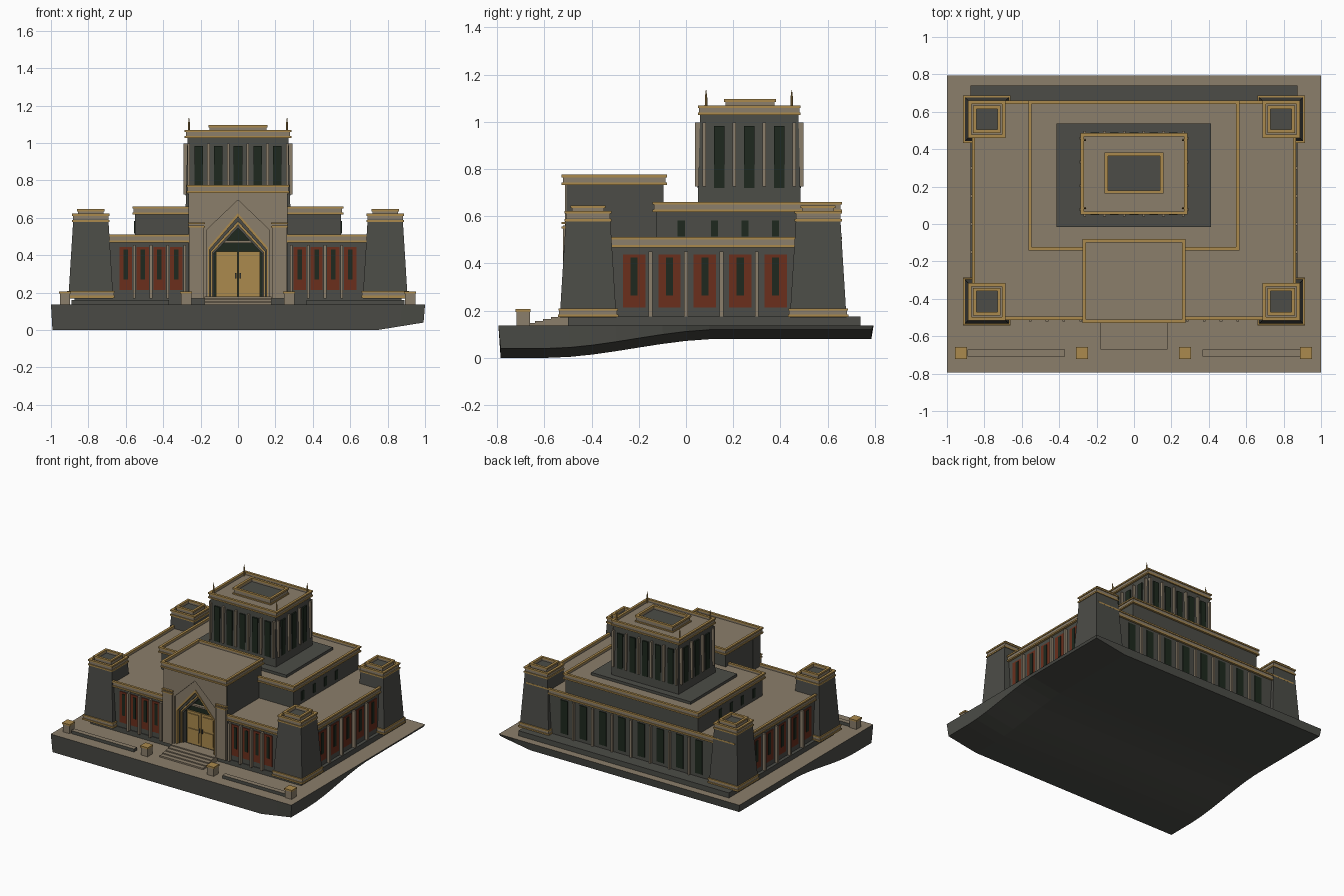
import bpy, bmesh
from mathutils import Matrix

cube = bpy.data.objects.get("Cube")
if cube:
    bpy.data.objects.remove(cube, do_unlink=True)


def material(name, r, g, b):
    m = bpy.data.materials.new(name)
    m.use_nodes = True
    m.diffuse_color = (r, g, b, 1)
    m.node_tree.nodes["Principled BSDF"].inputs["Base Color"].default_value = (r, g, b, 1)
    return m


DARK = material("dark stone", 0.072, 0.073, 0.063)
TAN = material("tan stone", 0.258, 0.209, 0.145)
GOLD = material("gold trim", 0.41, 0.255, 0.075)
RED = material("red panel", 0.145, 0.028, 0.012)
GREEN = material("dark green glass", 0.013, 0.022, 0.013)


def finish(name, bm, side, top=None):
    bmesh.ops.recalc_face_normals(bm, faces=bm.faces)
    me = bpy.data.meshes.new(name)
    me.materials.append(side)
    if top:
        me.materials.append(top)
        for f in bm.faces:
            f.normal_update()
            f.material_index = int(f.normal.z > 0.7)
    bm.to_mesh(me)
    bm.free()
    ob = bpy.data.objects.new(name, me)
    bpy.context.collection.objects.link(ob)


def boxes(name, items, side, top=None):
    """Each item: x0, x1, y0, y1, z0, z1 and an optional inset of the top."""
    bm = bmesh.new()
    for x0, x1, y0, y1, z0, z1, *inset in items:
        t = inset[0] if inset else 0
        for v in bmesh.ops.create_cube(bm, size=1)["verts"]:
            k = 1 if v.co.z > 0 else 0
            sx, sy = 2 * v.co.x, 2 * v.co.y
            v.co = ((x0 + x1) / 2 + sx * ((x1 - x0) / 2 - t * k),
                    (y0 + y1) / 2 + sy * ((y1 - y0) / 2 - t * k),
                    z1 if k else z0)
    finish(name, bm, side, top)


def notched(x0, x1, y0, y1, z0, z1, gap):
    """A block, left open behind the portal when gap is set."""
    if not gap:
        return [(x0, x1, y0, y1, z0, z1)]
    return [(x0, -gap, y0, -0.41, z0, z1), (gap, x1, y0, -0.41, z0, z1),
            (x0, x1, -0.41, y1, z0, z1)]


def rim(x0, x1, y0, y1, z0, z1, w, gap):
    """A rectangular ring of four bars, the front one split by the gap."""
    fronts = [(x0, -gap), (gap, x1)] if gap else [(x0, x1)]
    return [(a, b, y0, y0 + w, z0, z1) for a, b in fronts] + [
        (x0, x1, y1 - w, y1, z0, z1),
        (x0, x0 + w, y0 + w, y1 - w, z0, z1), (x1 - w, x1, y0 + w, y1 - w, z0, z1)]


def cornice(name, x0, x1, y0, y1, z0, z1, roof=TAN, gap=0):
    """Gold, tan and gold parapet bands around a sunken roof."""
    h = (z1 - z0) / 4
    g = 0.006
    boxes(name + "_gold", rim(x0, x1, y0, y1, z0, z0 + h, 0.018, gap)
          + rim(x0, x1, y0, y1, z1 - h, z1, 0.018, gap), GOLD)
    boxes(name + "_band", rim(x0 + g, x1 - g, y0 + g, y1 - g, z0 + h, z1 - h, 0.012, gap), TAN)
    g = 0.015
    boxes(name + "_roof", notched(x0 + g, x1 - g, y0 + g, y1 - g, z0 + 0.002, z0 + 2 * h, gap), roof)


def plates(name, axis, faces, centres, width, z0, z1, mat, depth=0.01):
    """Upright plates; faces are (outer position, outward sign) along the axis."""
    items = []
    for pos, s in faces:
        lo, hi = sorted((pos, pos - s * depth))
        for c in centres:
            a, b = c - width / 2, c + width / 2
            items.append((lo, hi, a, b, z0, z1) if axis == "x" else (a, b, lo, hi, z0, z1))
    boxes(name, items, mat)


def prism(name, pts, y0, y1, mat):
    bm = bmesh.new()
    f = bm.faces.new([bm.verts.new((x, y0, z)) for x, z in pts])
    r = bmesh.ops.extrude_face_region(bm, geom=[f])
    for v in r["geom"]:
        if isinstance(v, bmesh.types.BMVert):
            v.co.y = y1
    finish(name, bm, mat)


def gable(w, shoulder, apex, z0=0.17):
    return [(-w, z0), (-w, shoulder), (0, apex), (w, shoulder), (w, z0)]


# Ground slab with an uneven underside
bm = bmesh.new()
bmesh.ops.create_grid(bm, x_segments=16, y_segments=16, size=1)
top = bmesh.ops.extrude_face_region(bm, geom=bm.faces[:])
top = {e for e in top["geom"] if isinstance(e, bmesh.types.BMVert)}
for v in bm.verts:
    x, v.co.y = v.co.x, v.co.y * 0.795
    if v in top:
        v.co.z = 0.137
    else:
        t = min(max((v.co.y + 0.6) / 0.75, 0), 1)
        v.co.z = 0.08 * t * t * (3 - 2 * t) + 0.04 * max(0, (x - 0.75) / 0.25)
        v.co.x, v.co.y = x * 0.992, v.co.y * 0.988
finish("ground_slab", bm, DARK, TAN)

# Plinth, steps, pedestals and low planters
boxes("plinth", [(-0.875, 0.875, -0.5, 0.74, 0.13, 0.175)], DARK)
boxes("entrance_steps", [(-0.18, 0.18, -0.672 + 0.033 * i, -0.45, 0.13, 0.148 + 0.008 * i)
                         for i in range(5)], TAN)
px = (-0.925, -0.277, 0.273, 0.92)
boxes("pedestals", [(x - 0.028, x + 0.028, -0.718, -0.662, 0.13, 0.2) for x in px], TAN)
boxes("pedestal_caps", [(x - 0.032, x + 0.032, -0.722, -0.658, 0.195, 0.207) for x in px], GOLD)
boxes("planter_walls", [(-0.89, -0.37, -0.708, -0.672, 0.13, 0.16),
                        (0.365, 0.89, -0.708, -0.672, 0.13, 0.16)], DARK, TAN)

# Main hall
boxes("main_hall", notched(-0.85, 0.85, -0.495, 0.645, 0.17, 0.48, 0.255), DARK)
cornice("main_cornice", -0.867, 0.867, -0.512, 0.66, 0.468, 0.512, gap=0.258)
front = [(-0.5, -1)]
sides = [(-0.855, -1), (0.855, 1)]
fx = [s * (0.33 + 0.09 * i) for s in (-1, 1) for i in range(4)]
sy = [-0.22 + 0.15 * i for i in range(5)]
plates("front_red_panels", "y", front, fx, 0.066, 0.213, 0.445, RED)
plates("front_slits", "y", [(-0.504, -1)], fx, 0.024, 0.27, 0.43, GREEN)
plates("front_columns", "y", [(-0.52, -1)], [s * (0.285 + 0.09 * i) for s in (-1, 1)
       for i in range(4)], 0.014, 0.17, 0.455, TAN, 0.03)
plates("side_red_panels", "x", sides, sy, 0.095, 0.213, 0.437, RED)
plates("side_slits", "x", [(-0.859, -1), (0.859, 1)], sy, 0.03, 0.265, 0.425, GREEN)
plates("side_columns", "x", [(-0.873, -1), (0.873, 1)], [y + 0.07 for y in sy[:-1]],
       0.016, 0.17, 0.45, TAN, 0.03)
bx = [-0.56 + 0.16 * i for i in range(8)]
plates("back_windows", "y", [(0.65, 1)], bx, 0.06, 0.2, 0.45, GREEN)
plates("back_columns", "y", [(0.66, 1)], [x + 0.08 for x in bx[:-1]], 0.014, 0.17, 0.455, TAN, 0.02)

# Corner towers with sloping walls
for sx, side in ((-1, "right"), (1, "left")):
    for cy, end in ((-0.415, "front"), (0.56, "back")):
        n = f"{end}_{side}_tower"
        cx = 0.787 * sx

        def sq(h, z0, z1):
            return (cx - h, cx + h, cy - h, cy + h, z0, z1)
        boxes(n, [sq(0.12, 0.17, 0.59) + (0.026,)], DARK)
        boxes(n + "_base", [sq(0.123, 0.18, 0.2)], TAN)
        boxes(n + "_base_trim", [sq(0.128, 0.172, 0.184), sq(0.126, 0.2, 0.21)], GOLD)
        cornice(n + "_cornice", *sq(0.1, 0.578, 0.622))
        cornice(n + "_cap", *sq(0.074, 0.598, 0.646), roof=DARK)

# Upper tier
boxes("upper_tier", [(-0.55, 0.55, -0.125, 0.645, 0.48, 0.63)], DARK)
cornice("upper_tier_cornice", -0.565, 0.563, -0.142, 0.66, 0.618, 0.66)
plates("upper_tier_windows", "x", [(-0.555, -1), (0.555, 1)],
       [-0.02, 0.12, 0.25, 0.38], 0.03, 0.515, 0.582, GREEN)
boxes("central_tower_platform", [(-0.415, 0.412, -0.015, 0.537, 0.63, 0.659)], DARK)

# Central tower
boxes("central_tower", [(-0.28, 0.28, 0.05, 0.486, 0.65, 1.04, 0.01)], DARK)
cornice("central_tower_cornice", -0.285, 0.285, 0.05, 0.486, 1.028, 1.07)
cornice("roof_box", -0.158, 0.158, 0.162, 0.382, 1.045, 1.097, roof=DARK)
ends, flanks = [(0.048, -1), (0.488, 1)], [(-0.282, -1), (0.282, 1)]
tx = [-0.21 + 0.105 * i for i in range(5)]
ty = [0.141, 0.268, 0.395]
plates("tower_end_windows", "y", ends, tx, 0.046, 0.72, 0.983, GREEN, 0.014)
plates("tower_flank_windows", "x", flanks, ty, 0.046, 0.72, 0.983, GREEN, 0.014)
plates("tower_end_columns", "y", [(0.039, -1), (0.497, 1)],
       [-0.2625 + 0.105 * i for i in range(6)], 0.014, 0.725, 0.997, TAN, 0.03)
plates("tower_flank_columns", "x", [(-0.291, -1), (0.291, 1)],
       [0.0775 + 0.127 * i for i in range(4)], 0.014, 0.725, 0.997, TAN, 0.03)
bm = bmesh.new()
for x in (-0.262, 0.262):
    for y in (0.085, 0.448):
        for r0, r1, h, z in ((0.006, 0.005, 0.06, 1.075), (0.005, 0.001, 0.03, 1.12)):
            bmesh.ops.create_cone(bm, cap_ends=True, segments=8, radius1=r0, radius2=r1,
                                  depth=h, matrix=Matrix.Translation((x, y, z)))
finish("roof_finials", bm, GOLD)

# Entrance block with stepped, pointed portal
boxes("entrance_block", [(-0.263, 0.263, -0.42, -0.095, 0.17, 0.74)], DARK)
boxes("entrance_block_sides", [(s - 0.004, s + 0.004, -0.506, -0.415, 0.17, 0.74)
                               for s in (-0.261, 0.261)], DARK)
cornice("entrance_cornice", -0.275, 0.275, -0.528, -0.08, 0.732, 0.776)
wall = [(-0.262, 0.17), (-0.262, 0.74), (0.262, 0.74), (0.262, 0.17)]
outer, mid, inner = gable(0.168, 0.535, 0.695), gable(0.16, 0.44, 0.625), gable(0.145, 0.42, 0.58)
frame, lining, door_hole = gable(0.152, 0.43, 0.605), gable(0.136, 0.415, 0.562), gable(0.128, 0.41, 0.545)
prism("entrance_facade", wall + outer[::-1], -0.512, -0.41, TAN)
prism("portal_surround", outer + mid[::-1], -0.502, -0.41, TAN)
prism("portal_gold_frame", mid + frame[::-1], -0.507, -0.41, GOLD)
prism("portal_reveal", frame + inner[::-1], -0.485, -0.41, DARK)
prism("portal_inner_frame", inner + lining[::-1], -0.475, -0.41, GOLD)
prism("door_reveal", lining + door_hole[::-1], -0.462, -0.41, DARK)
prism("portal_glass", door_hole, -0.428, -0.41, GREEN)
arch = [(-0.128, 0.43), (-0.085, 0.478), (0.085, 0.478), (0.128, 0.43)]
prism("portal_inner_arch", arch + [(x, z - 0.012) for x, z in arch[::-1]], -0.45, -0.42, TAN)
boxes("door_leaves", [(-0.118, -0.002, -0.438, -0.42, 0.175, 0.42),
                      (0.002, 0.118, -0.438, -0.42, 0.175, 0.42)], GOLD)
boxes("door_panels", [(s * 0.06 - 0.042, s * 0.06 + 0.042, -0.444, -0.43, z, z + 0.095)
                      for s in (-1, 1) for z in (0.195, 0.307)], GOLD)
boxes("door_handles", [(s * 0.012 - 0.003, s * 0.012 + 0.003, -0.447, -0.43, 0.275, 0.305)
                       for s in (-1, 1)], DARK)
boxes("portal_buttresses", [(s * 0.222 - 0.04, s * 0.222 + 0.04, -0.522, -0.5, 0.17, 0.56)
                            for s in (-1, 1)], TAN)
boxes("buttress_caps", [(s * 0.222 - 0.045, s * 0.222 + 0.045, -0.527, -0.5, z, z + 0.009)
                        for s in (-1, 1) for z in (0.548, 0.566)], GOLD)
